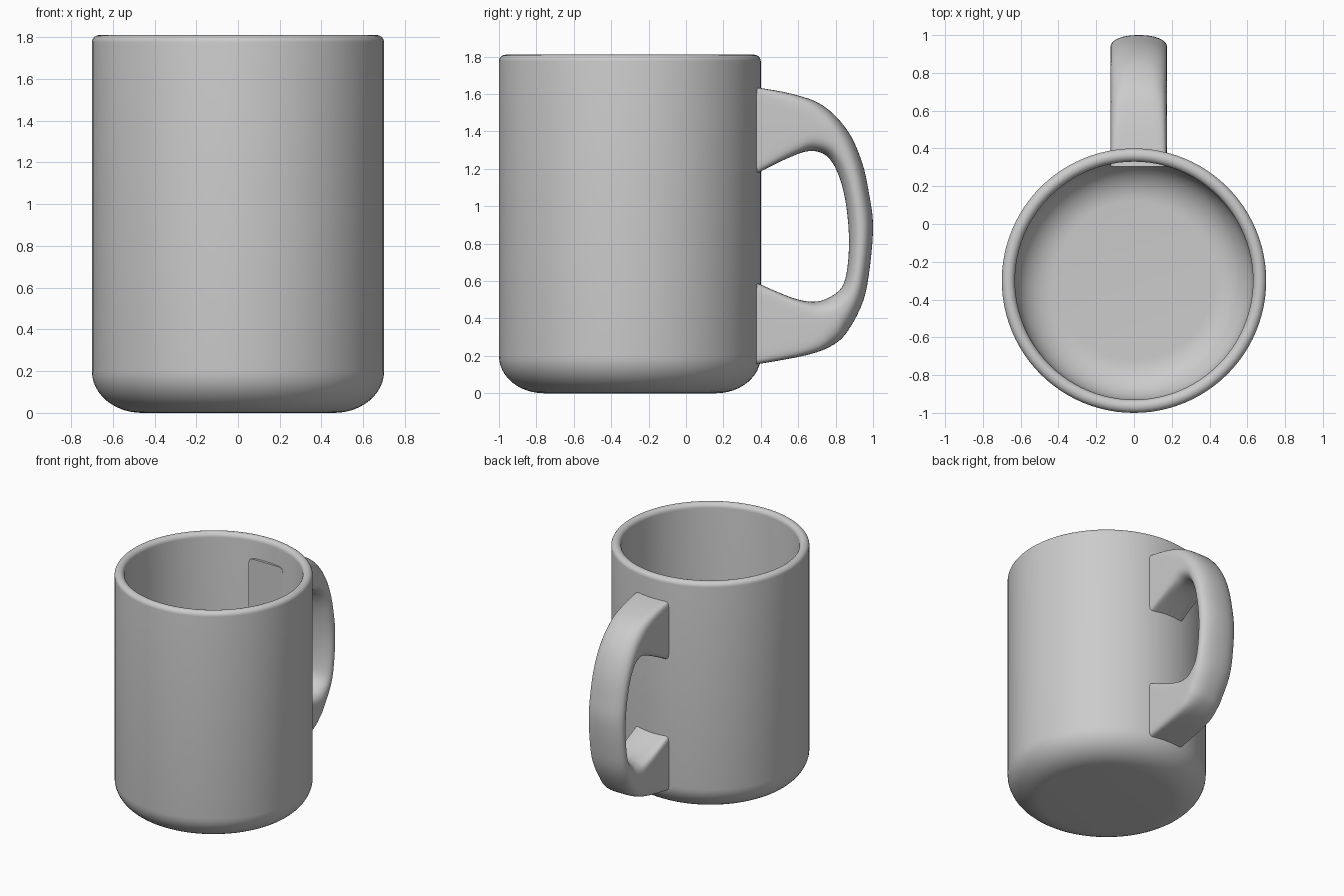
import bpy
import bmesh
import math
from mathutils import Vector

cube = bpy.data.objects.get("Cube")
if cube:
    bpy.data.objects.remove(cube, do_unlink=True)

grey = bpy.data.materials.new("plain grey glaze")
grey.use_nodes = True
GREY = (0.6, 0.6, 0.6, 1)
grey.diffuse_color = GREY
grey.node_tree.nodes["Principled BSDF"].inputs["Base Color"].default_value = GREY


def finish(bm, name, angle):
    bmesh.ops.recalc_face_normals(bm, faces=bm.faces)
    mesh = bpy.data.meshes.new(name)
    bm.to_mesh(mesh)
    bm.free()
    obj = bpy.data.objects.new(name, mesh)
    bpy.context.collection.objects.link(obj)
    mesh.materials.append(grey)
    bpy.ops.object.select_all(action="DESELECT")
    obj.select_set(True)
    bpy.context.view_layer.objects.active = obj
    bpy.ops.object.shade_smooth_by_angle(angle=math.radians(angle))
    return obj


def arc(cx, cz, rx, rz, start, end, steps):
    angles = [math.radians(start + (end - start) * i / steps) for i in range(steps + 1)]
    return [(cx + rx * math.cos(a), cz + rz * math.sin(a)) for a in angles]


# Cup: lathed wall with rounded foot, rounded rim and hollow inside
HEIGHT, OUTER, INNER, FLOOR = 1.81, 0.7, 0.63, 0.07
CENTRE = Vector((0, -0.3, 0))
profile = [(0, 0)]
profile += arc(OUTER - 0.24, 0.2, 0.24, 0.2, -90, 0, 12)
profile += arc(OUTER - 0.035, HEIGHT - 0.035, 0.035, 0.035, 0, 180, 12)
profile += arc(INNER - 0.21, FLOOR + 0.2, 0.21, 0.2, 0, -90, 12)
profile.append((0, FLOOR))

bm = bmesh.new()
verts = [bm.verts.new(CENTRE + Vector((r, 0, z))) for r, z in profile]
edges = [bm.edges.new(pair) for pair in zip(verts, verts[1:])]
bmesh.ops.spin(bm, geom=verts + edges, cent=CENTRE, axis=(0, 0, 1),
               angle=math.tau, steps=96, use_duplicate=False)
bmesh.ops.remove_doubles(bm, verts=bm.verts, dist=0.0001)
finish(bm, "cup", 40)

# Handle: loft between an outer and an inner side curve (y, z),
# square where it meets the cup and oval around the grip
outer = [(0.305, 1.645), (0.38, 1.635), (0.57, 1.6), (0.73, 1.54), (0.86, 1.41),
         (0.94, 1.24), (0.98, 1.06), (1.0, 0.9), (0.985, 0.69), (0.95, 0.5),
         (0.87, 0.34), (0.79, 0.26), (0.65, 0.205), (0.38, 0.155), (0.305, 0.145)]
inner = [(0.305, 1.13), (0.38, 1.175), (0.54, 1.255), (0.66, 1.295), (0.75, 1.27),
         (0.81, 1.18), (0.85, 1.04), (0.87, 0.86), (0.865, 0.69), (0.835, 0.57),
         (0.76, 0.51), (0.68, 0.49), (0.57, 0.51), (0.38, 0.59), (0.305, 0.63)]
squareness = [12, 12, 7, 3.5, 2.4, 2.2, 2.2, 2.2, 2.2, 2.2, 2.4, 3.5, 7, 12, 12]
HALF_WIDTH, SHIFT, SIDES, SUB = 0.15, 0.025, 40, 4


def smooth_path(points):
    """Catmull-Rom curve through the points."""
    pts = [Vector(p) for p in points]
    pts = [pts[0]] + pts + [pts[-1]]
    path = []
    for a, b, c, d in zip(pts, pts[1:], pts[2:], pts[3:]):
        for k in range(SUB):
            t = k / SUB
            path.append(0.5 * (2 * b + (c - a) * t + (2 * a - 5 * b + 4 * c - d) * t ** 2
                               + (3 * b - a - 3 * c + d) * t ** 3))
    return path + [pts[-1]]


def power(value, n):
    return math.copysign(abs(value) ** (2 / n), value)


bm = bmesh.new()
rings = []
for i, (out, inn) in enumerate(zip(smooth_path(outer), smooth_path(inner))):
    j, t = min(i // SUB, len(squareness) - 2), i / SUB
    n = squareness[j] + (squareness[j + 1] - squareness[j]) * (t - j)
    mid, half = (out + inn) / 2, (out - inn) / 2
    ring = []
    for s in range(SIDES):
        a = math.tau * (s + 0.5) / SIDES
        p = mid + half * power(math.sin(a), n)
        ring.append(bm.verts.new((SHIFT + HALF_WIDTH * power(math.cos(a), n), p.x, p.y)))
    rings.append(ring)
for r1, r2 in zip(rings, rings[1:]):
    for s in range(SIDES):
        k = (s + 1) % SIDES
        bm.faces.new((r1[s], r1[k], r2[k], r2[s]))
bm.faces.new(rings[0])
bm.faces.new(rings[-1])
finish(bm, "handle", 40)
